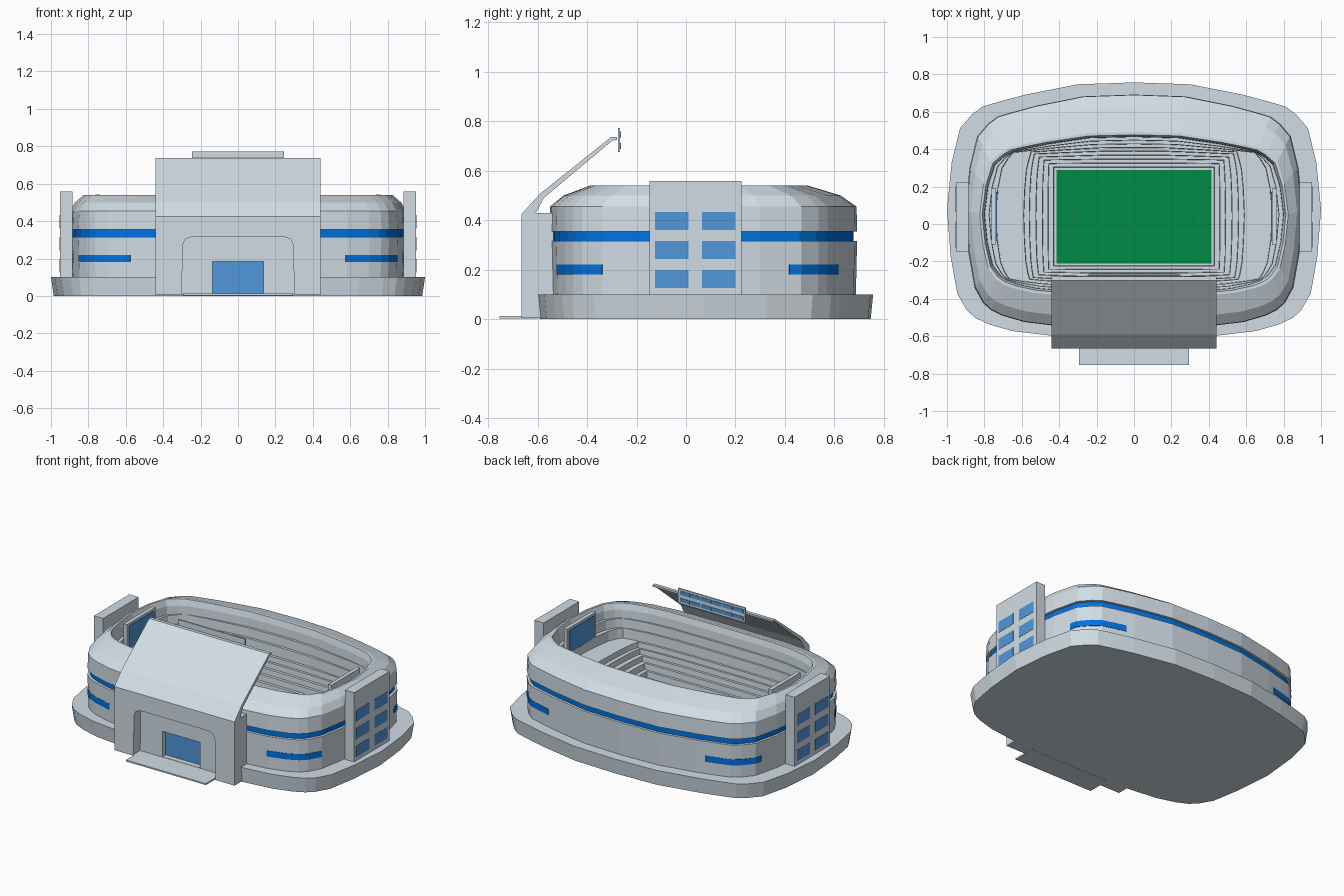
import bpy, bmesh, math
from mathutils import Matrix

if "Cube" in bpy.data.objects:
    bpy.data.objects.remove(bpy.data.objects["Cube"])


def material(name, rgb):
    m = bpy.data.materials.new(name)
    m.diffuse_color = (*rgb, 1)
    m.use_nodes = True
    m.node_tree.nodes["Principled BSDF"].inputs["Base Color"].default_value = m.diffuse_color
    return m


CONCRETE = material("pale_concrete", (0.64, 0.72, 0.78))
BAND = material("deep_blue_glass", (0.0, 0.17, 0.75))
GLASS = material("light_blue_glass", (0.08, 0.31, 0.70))
GRASS = material("grass_green", (0.0, 0.26, 0.06))
WHITE = material("white_paint", (0.75, 0.80, 0.84))

# Back and front quarters of the outline, as fractions of its half sizes
BACK = [(1, 0), (.975, .37), (.93, .64), (.865, .75), (.81, .81),
        (.73, .845), (.58, .904), (.30, .985), (0, 1)]
FRONT = [(1, 0), (.98, .37), (.945, .66), (.895, .79), (.85, .85),
         (.78, .90), (.65, .955), (.45, .99), (0, 1)]
OUTLINE = (BACK + [(-x, y) for x, y in BACK[-2::-1]]
           + [(-x, -y) for x, y in FRONT[1:]] + [(x, -y) for x, y in FRONT[-2:0:-1]])


def finish(name, bm, *mats):
    bmesh.ops.recalc_face_normals(bm, faces=bm.faces)
    me = bpy.data.meshes.new(name)
    bm.to_mesh(me)
    bm.free()
    ob = bpy.data.objects.new(name, me)
    bpy.context.collection.objects.link(ob)
    for m in mats:
        me.materials.append(m)
    return ob


def box(name, x, y, z, mat):
    bm = bmesh.new()
    bmesh.ops.create_cube(bm, size=1)
    bmesh.ops.scale(bm, vec=(x[1] - x[0], y[1] - y[0], z[1] - z[0]), verts=bm.verts)
    bm.transform(Matrix.Translation((sum(x) / 2, sum(y) / 2, sum(z) / 2)))
    return finish(name, bm, mat)


def prism(name, pts, axis, a, b, mat):
    """Extrude a 2D profile along x (profile in y,z) or y (profile in x,z)."""
    bm = bmesh.new()
    put = (lambda p, t: (t, *p)) if axis == 'X' else (lambda p, t: (p[0], t, p[1]))
    f = bm.faces.new([bm.verts.new(put(p, a)) for p in pts])
    ext = bmesh.ops.extrude_face_region(bm, geom=[f])
    d = (b - a, 0, 0) if axis == 'X' else (0, b - a, 0)
    bmesh.ops.translate(bm, vec=d, verts=[v for v in ext['geom'] if isinstance(v, bmesh.types.BMVert)])
    return finish(name, bm, mat)


def loft(name, rings, mats, blue=(), cap_start=True):
    """Rings are (half x, half y, centre y, z, squareness)."""
    bm = bmesh.new()
    loops = []
    for hx, hy, cy, z, k in rings:
        loop = []
        for x, y in OUTLINE:
            m = max(abs(x), abs(y))
            loop.append(bm.verts.new((hx * (x + (x / m - x) * k), cy + hy * (y + (y / m - y) * k), z)))
        loops.append(loop)
    n = len(OUTLINE)
    for r in range(len(loops) - 1):
        for i in range(n):
            j = (i + 1) % n
            f = bm.faces.new((loops[r][i], loops[r][j], loops[r + 1][j], loops[r + 1][i]))
            f.material_index = 1 if r in blue else 0
    if cap_start:
        bm.faces.new(loops[0])
    bm.faces.new(loops[-1])
    return finish(name, bm, *mats)


def cut(target, cutter):
    cutter.hide_render = True
    mod = target.modifiers.new("cut", 'BOOLEAN')
    mod.operation, mod.solver, mod.object = 'DIFFERENCE', 'EXACT', cutter
    bpy.context.view_layer.objects.active = target
    bpy.ops.object.modifier_apply(modifier=mod.name)


# Plinth
plinth = loft("plinth", [(.985, .67, .077, 0, 0), (1, .68, .077, .1, 0)], [CONCRETE])

# Outer wall with recessed blue band, sloping roof ring, then the seating bowl
rings = [(.897, .617, .07, .095, 0), (.902, .622, .07, .315, 0), (.888, .608, .07, .316, 0),
         (.888, .608, .07, .354, 0), (.902, .622, .07, .355, 0), (.897, .62, .07, .455, 0),
         (.872, .56, .065, .50, 0), (.825, .44, .052, .54, 0), (.812, .425, .052, .54, 0)]
tiers = [(.80, .415, .50, 0), (.775, .398, .445, .15), (.74, .38, .385, .35), (.59, .362, .32, .65),
         (.56, .345, .285, .75), (.525, .325, .25, .82), (.49, .305, .215, .9),
         (.46, .285, .175, .95), (.43, .265, .135, 1)]
for i, (hx, hy, z, k) in enumerate(tiers):
    cy = .052 - .0015 * i
    low = tiers[i + 1][2] if i + 1 < len(tiers) else .115
    rings += [(hx, hy, cy, z, k), (hx - .002, hy - .002, cy, low, k)]
loft("stadium_body", rings, [CONCRETE, BAND], blue=(2,), cap_start=False)

# Pitch, goals and edge flags
box("pitch", (-.415, .415), (-.21, .29), (.113, .122), GRASS)
for s in (-1, 1):
    for y in (.012, .068):
        box("goal_post", (s * .317 - .002, s * .317 + .002), (y - .002, y + .002), (.12, .20), WHITE)
    box("goal_crossbar", (s * .317 - .002, s * .317 + .002), (.012, .068), (.148, .152), WHITE)
    for x in (.165, .317):
        for y in (-.207, .287):
            box("edge_flag", (s * x - .003, s * x + .003), (y - .003, y + .003), (.12, .145), WHITE)

# Curved lower windows wrapping the four corners
back_arc = [(.849, .347), (.837, .397), (.7785, .465), (.729, .502), (.657, .524), (.576, .546)]
front_arc = [(.851, .409), (.8055, .49), (.765, .527), (.702, .558), (.585, .592), (.575, .5925)]
for sx in (-1, 1):
    for sy, arc in ((-1, front_arc), (1, back_arc)):
        bm = bmesh.new()
        cols = []
        for x, y in arc:
            cols.append([bm.verts.new((sx * x * k, .07 + sy * y * k, z))
                         for k, z in ((.985, .18), (1.002, .18), (1.002, .22), (.985, .22))])
        for a, b in zip(cols, cols[1:]):
            for i in range(4):
                j = (i + 1) % 4
                bm.faces.new((a[i], a[j], b[j], b[i]))
        bm.faces.new(cols[0])
        bm.faces.new(cols[-1])
        finish("corner_window", bm, BAND)

# Entrance block and its raised canopy in one side profile
entrance = prism("entrance_block", [(-.665, .004), (-.665, .425), (-.59, .507), (-.302, .737), (-.28, .737),
                                    (-.28, .725), (-.298, .722), (-.575, .49), (-.607, .43),
                                    (-.535, .43), (-.535, .004)], 'X', -.44, .44, CONCRETE)
arch = [(-.30, .012), (.30, .012), (.296, .27), (.283, .302), (.25, .315),
        (-.25, .315), (-.283, .302), (-.296, .27)]
alcove = prism("alcove_cutter", arch, 'Y', -.70, -.595, CONCRETE)
door_hole = box("door_cutter", (-.137, .137), (-.70, -.552), (.014, .183), CONCRETE)
for target in (entrance, plinth):
    for cutter in (alcove, door_hole):
        cut(target, cutter)
for cutter in (alcove, door_hole):
    bpy.data.objects.remove(cutter)
box("door_glass", (-.137, .137), (-.560, -.551), (.014, .183), GLASS)
box("entrance_step", (-.293, .293), (-.755, -.60), (.003, .0125), CONCRETE)

# Scoreboard hung from the canopy edge, with lit rows facing the pitch
box("scoreboard", (-.245, .245), (-.276, -.266), (.675, .772), CONCRETE)
for z in (.700, .747):
    for i in range(6):
        x = -.235 + i * .0785
        box("scoreboard_panel", (x, x + .072), (-.268, -.263), (z - .012, z + .012), GLASS)

for s in (-1, 1):
    def span(a, b):
        return tuple(sorted((s * a, s * b)))
    # End towers with six windows
    box("end_tower", span(.885, .953), (-.147, .225), (.09, .558), CONCRETE)
    for y in (-.125, .065):
        for z in (.125, .242, .36):
            box("tower_window", span(.948, .9545), (y, y + .135), (z, z + .073), GLASS)
    # Upright video screens above the end stands
    box("screen_frame", span(.737, .762), (-.11, .19), (.36, .543), CONCRETE)
    box("video_screen", span(.732, .739), (-.09, .17), (.38, .528), GLASS)
